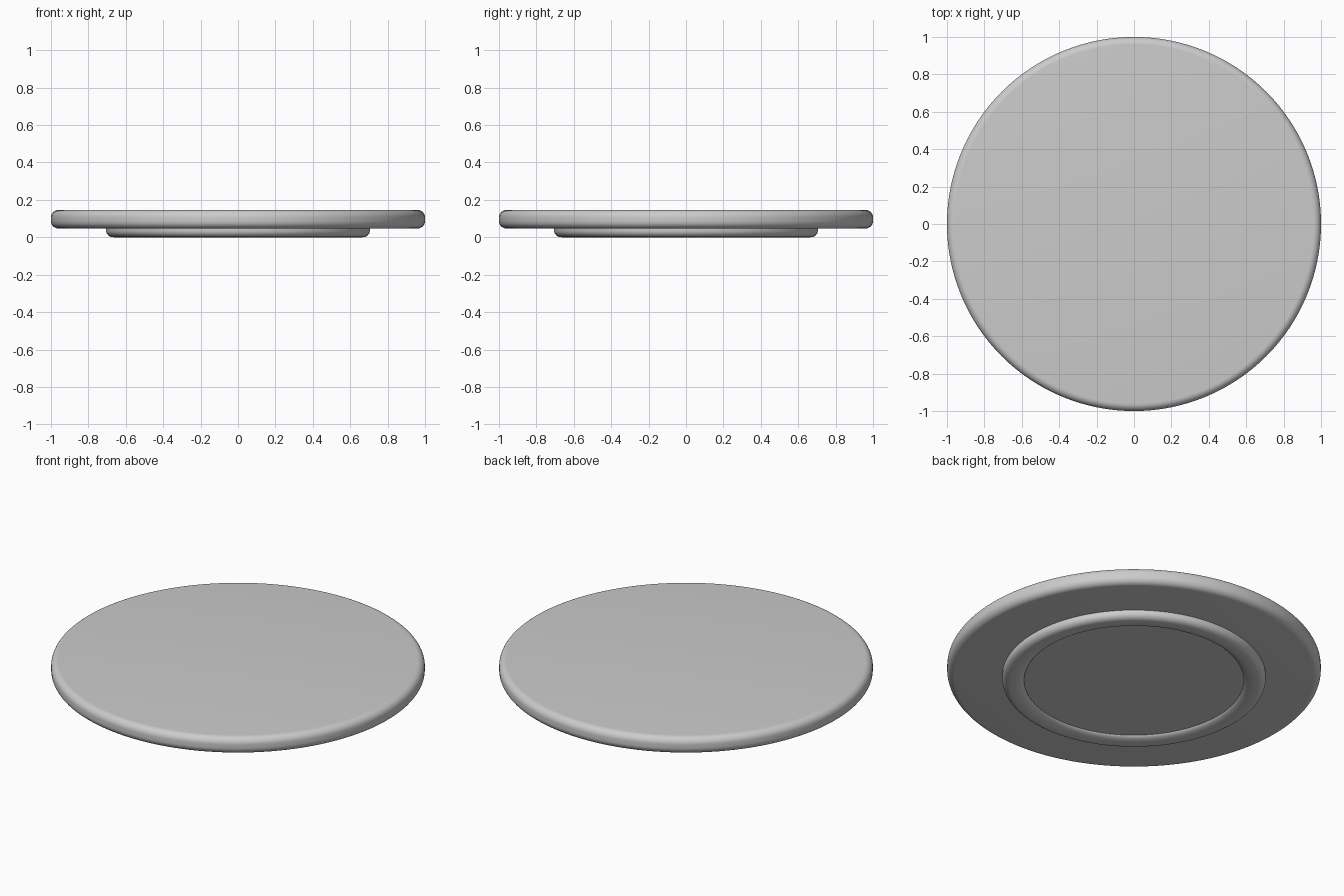
import bpy
import bmesh
from math import sin, cos, pi, radians

cube = bpy.data.objects.get("Cube")
if cube:
    bpy.data.objects.remove(cube, do_unlink=True)

grey = bpy.data.materials.new("light_grey")
grey.use_nodes = True
color = (0.6, 0.6, 0.6, 1)
grey.diffuse_color = color
grey.node_tree.nodes["Principled BSDF"].inputs["Base Color"].default_value = color


def arc(r, z, rx, rz, start, end, steps=8):
    """Points of an elliptical arc in the radius/height plane, angles in degrees."""
    angles = [radians(start + (end - start) * i / steps) for i in range(steps + 1)]
    return [(r + rx * cos(a), z + rz * sin(a)) for a in angles]


def lathe(name, profile, sides=128):
    """Turn a profile that starts and ends on the z axis into a closed solid."""
    bm = bmesh.new()
    verts = [bm.verts.new((r, 0, z)) for r, z in profile]
    edges = [bm.edges.new(pair) for pair in zip(verts, verts[1:])]
    bmesh.ops.spin(bm, geom=verts + edges, cent=(0, 0, 0), axis=(0, 0, 1),
                   angle=2 * pi, steps=sides, use_merge=True)
    bmesh.ops.remove_doubles(bm, verts=bm.verts, dist=0.0001)
    bmesh.ops.recalc_face_normals(bm, faces=bm.faces)
    mesh = bpy.data.meshes.new(name)
    bm.to_mesh(mesh)
    bm.free()
    mesh.materials.append(grey)
    obj = bpy.data.objects.new(name, mesh)
    bpy.context.collection.objects.link(obj)
    bpy.ops.object.select_all(action="DESELECT")
    bpy.context.view_layer.objects.active = obj
    obj.select_set(True)
    bpy.ops.object.shade_smooth_by_angle(angle=radians(20))
    return obj


# Round plate with softened rims
bottom, top, fillet = 0.047, 0.146, 0.04
lathe("plate", [(0, bottom)]
      + arc(1 - fillet, bottom + fillet, fillet, fillet, -90, 0)
      + arc(1 - fillet, top - fillet, fillet, fillet, 0, 90)
      + [(0, top)])

# Foot ring with rounded outer edge and a shallow recess underneath
lathe("foot_ring", [(0, 0.02), (0.588, 0.02)]
      + arc(0.65, 0.025, 0.062, 0.025, 190, 270)
      + arc(0.665, 0.035, 0.04, 0.035, -90, 0)
      + [(0.705, 0.06), (0, 0.06)])
